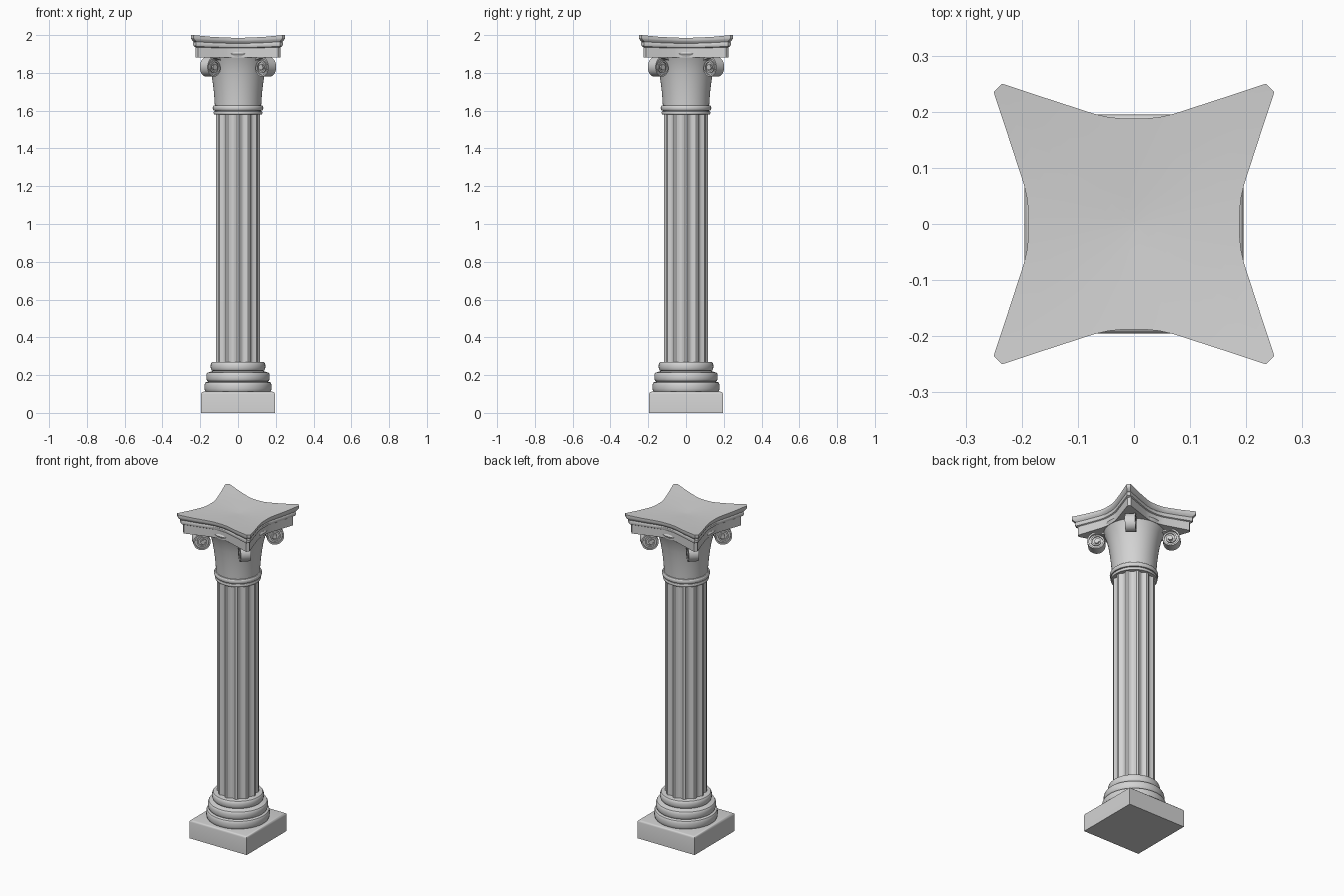
import bpy, bmesh, math
from math import sin, cos, pi, radians

if "Cube" in bpy.data.objects:
    bpy.data.objects.remove(bpy.data.objects["Cube"])

GREY = (0.65, 0.65, 0.65, 1)
stone = bpy.data.materials.new("pale grey stone")
stone.use_nodes = True
stone.diffuse_color = GREY
stone.node_tree.nodes["Principled BSDF"].inputs["Base Color"].default_value = GREY


def finish(name, bm, angle=35):
    bmesh.ops.recalc_face_normals(bm, faces=bm.faces)
    mesh = bpy.data.meshes.new(name)
    bm.to_mesh(mesh)
    bm.free()
    mesh.materials.append(stone)
    ob = bpy.data.objects.new(name, mesh)
    bpy.context.collection.objects.link(ob)
    bpy.ops.object.select_all(action='DESELECT')
    ob.select_set(True)
    bpy.context.view_layer.objects.active = ob
    bpy.ops.object.shade_smooth_by_angle(angle=radians(angle))
    return ob


def skin(bm, rings, caps=True):
    """Join closed loops of points into a tube."""
    loops = [[bm.verts.new(p) for p in ring] for ring in rings]
    n = len(loops[0])
    for a, b in zip(loops, loops[1:]):
        for i in range(n):
            j = (i + 1) % n
            bm.faces.new((a[i], a[j], b[j], b[i]))
    if caps:
        bm.faces.new(loops[0])
        bm.faces.new(loops[-1])


def lathe(name, profile, seg=48):
    bm = bmesh.new()
    skin(bm, [[(r * cos(2 * pi * i / seg), r * sin(2 * pi * i / seg), z)
               for i in range(seg)] for r, z in profile])
    return finish(name, bm)


def roll(r, z0, z1, bulge, steps=8):
    """Half-round moulding profile between two heights."""
    return [(r - bulge + bulge * sin(pi * k / steps) ** 0.6,
             z0 + (z1 - z0) * (1 - cos(pi * k / steps)) / 2) for k in range(steps + 1)]


# Square plinth with softened top edges
bm = bmesh.new()
bmesh.ops.create_cube(bm, size=1)
bmesh.ops.scale(bm, vec=(0.39, 0.39, 0.112), verts=bm.verts)
bmesh.ops.translate(bm, vec=(0, 0, 0.056), verts=bm.verts)
top_edges = [e for e in bm.edges if all(v.co.z > 0.1 for v in e.verts)]
bmesh.ops.bevel(bm, geom=top_edges, offset=0.012, segments=3, profile=0.5, affect='EDGES')
finish("plinth", bm)

# Round base mouldings
lathe("base_mouldings", [(0.17, 0.10)] + roll(0.178, 0.112, 0.163, 0.012)
      + roll(0.168, 0.166, 0.215, 0.014) + [(0.14, 0.22)]
      + roll(0.145, 0.222, 0.27, 0.016))

# Fluted shaft: twelve hollows separated by narrow fillets
FLUTES, STEPS = 12, 8
pitch = 2 * pi / FLUTES
fillet = pitch * 0.2
section = []
for f in range(FLUTES):
    for k in range(STEPS + 1):
        t = k / STEPS
        a = f * pitch + fillet / 2 + (pitch - fillet) * t
        r = 0.116 - 0.013 * sin(pi * t)
        section.append((r * cos(a), r * sin(a)))
bm = bmesh.new()
skin(bm, [[(x, y, z) for x, y in section] for z in (0.26, 1.59)])
finish("fluted_shaft", bm, 25)

# Necking rings and flaring bell
lathe("neck_rings", roll(0.129, 1.58, 1.597, 0.006) + roll(0.134, 1.6, 1.628, 0.012))
lathe("capital_bell", [(0.122, 1.61), (0.124, 1.65), (0.128, 1.70), (0.134, 1.75),
                       (0.142, 1.80), (0.153, 1.845), (0.167, 1.88), (0.176, 1.90), (0.17, 1.91)])

# Abacus: concave-sided slab, stepped and slightly dished
half_side = [(0.235, 0.25), (0.15, 0.222), (0.07, 0.196), (0.045, 0.1905), (0.02, 0.188)]
side = half_side + [(-x, y) for x, y in reversed(half_side)]
plan = []
for q in range(4):
    c, s = cos(q * pi / 2), sin(q * pi / 2)
    plan += [(x * c - y * s, x * s + y * c) for x, y in side]
steps = [(1.882, 0.90), (1.938, 0.90), (1.942, 0.935), (1.95, 0.95), (1.962, 0.95),
         (1.967, 0.935), (1.972, 0.96), (1.98, 0.99), (1.985, 1.0), (2.0, 1.0),
         (2.0, 0.75), (2.0, 0.5), (2.0, 0.25), (2.0, 0.02)]


def abacus_point(x, y, z, s):
    x, y = x * s, y * s
    sag = 0.025 * max(0, 1 - math.hypot(x, y) / 0.343) ** 0.7
    return (x, y, z - sag * min(1, max(0, (z - 1.88) / 0.12)))


bm = bmesh.new()
skin(bm, [[abacus_point(x, y, z, s) for x, y in plan] for z, s in steps])
finish("abacus", bm, 30)

# Corner volutes: rolled ribbon, recessed web and central eye
CR, CZ = 0.204, 1.828


def disc(bm, radius, half_width, place, seg=24):
    skin(bm, [[place(radius * cos(2 * pi * i / seg), radius * sin(2 * pi * i / seg), w)
               for i in range(seg)] for w in (-half_width, half_width)])


def volute(name, angle):
    c, s = cos(angle), sin(angle)

    def place(u, v, w):
        r = CR + u
        return (r * c - w * s, r * s + w * c, CZ + v)

    bm = bmesh.new()
    # Ribbon leaves the bell, passes over the top and winds inward
    path = [(-0.065, 0.035, 0.4), (-0.045, 0.049, 0.9), (-0.022, 0.056, 1.25)]
    turns, count = 2.1, 56
    for k in range(count + 1):
        t = k / count
        a = pi / 2 - 2 * pi * turns * t
        r = 0.058 - 0.042 * t
        path.append((r * cos(a), r * sin(a), a))
    rings = []
    for k, (u, v, a) in enumerate(path):
        m = math.hypot(u, v)
        nu, nv = u / m * 0.009, v / m * 0.009
        w = 0.029
        rings.append([place(u, v, -w), place(u, v, w),
                      place(u - nu, v - nv, w), place(u - nu, v - nv, -w)])
    skin(bm, rings)
    disc(bm, 0.045, 0.021, place)
    disc(bm, 0.013, 0.031, place, 16)
    finish(name, bm)


for q, corner in enumerate(("back_left", "back_right", "front_right", "front_left")):
    volute("volute_" + corner, pi / 4 + q * pi / 2)
